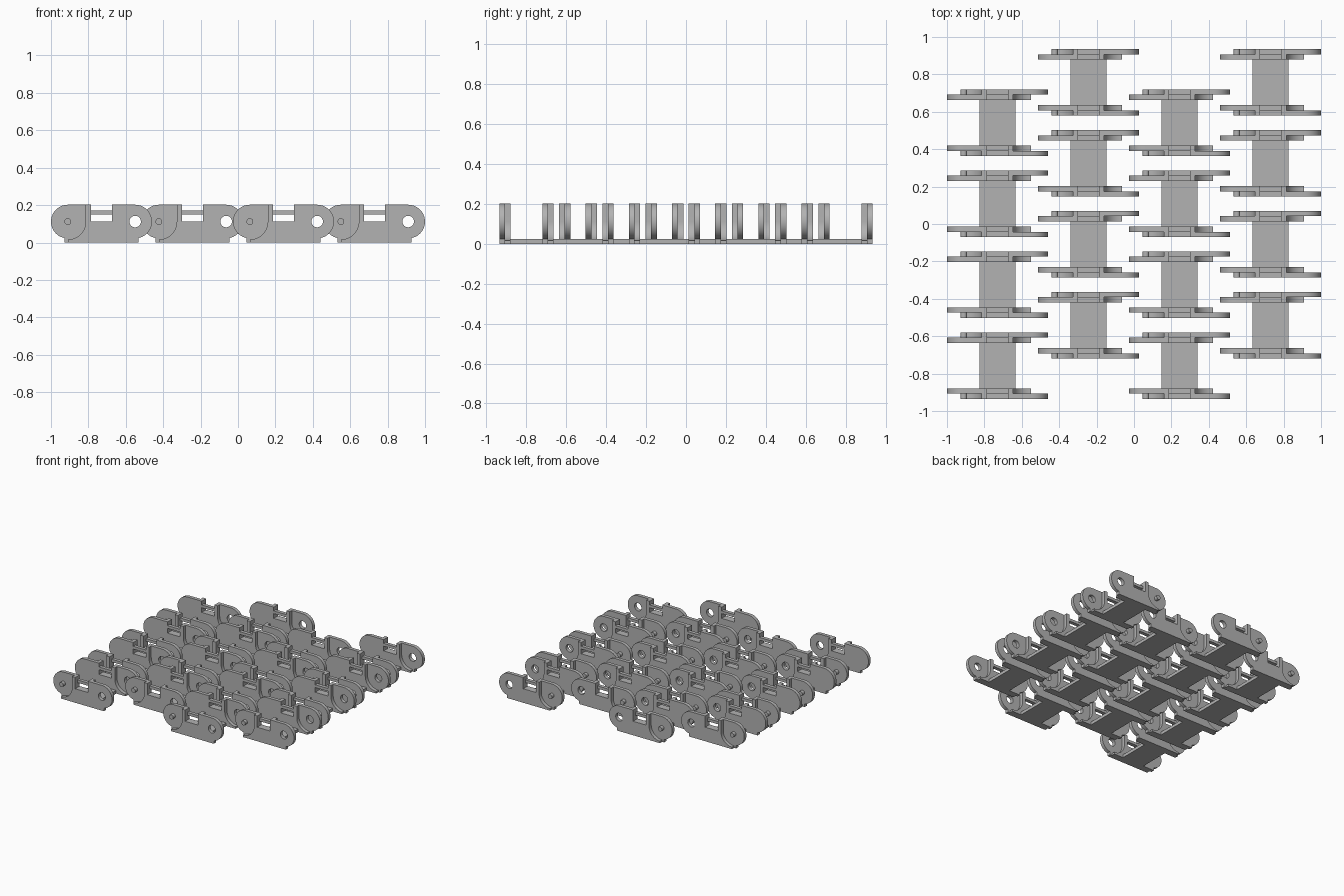
import bpy, bmesh
from math import radians, sin, cos, pi
from mathutils import Vector

cube = bpy.data.objects.get("Cube")
if cube:
    bpy.data.objects.remove(cube)

grey = bpy.data.materials.new("steel grey")
grey.use_nodes = True
colour = (0.45, 0.45, 0.45, 1)
grey.diffuse_color = colour
grey.node_tree.nodes["Principled BSDF"].inputs["Base Color"].default_value = colour

# Shared link dimensions
PIN_X, PIN_Z = 0.18, 0.112
LUG_R, GAP_R = 0.09, 0.096
TOP = PIN_Z + LUG_R
IN, MID, OUT = 0.122, 0.15, 0.178


def arc(cx, cz, r, start, end, steps=16):
    angles = [radians(start + (end - start) * i / steps) for i in range(steps + 1)]
    return [(cx + r * cos(a), cz + r * sin(a)) for a in angles]


def circle(cx, cz, r, steps=24):
    return arc(cx, cz, r, 0, 360, steps)[:-1]


def slab(bm, loops, y0, y1):
    """Fill the outline (later loops are holes) and extrude it along y."""
    edges = []
    for loop in loops:
        verts = [bm.verts.new((x, y0, z)) for x, z in loop]
        edges += [bm.edges.new((v, verts[i - 1])) for i, v in enumerate(verts)]
    filled = bmesh.ops.triangle_fill(bm, edges=edges, use_beauty=True)
    faces = [g for g in filled["geom"] if isinstance(g, bmesh.types.BMFace)]
    new = bmesh.ops.extrude_face_region(bm, geom=faces, use_keep_orig=True)
    verts = [g for g in new["geom"] if isinstance(g, bmesh.types.BMVert)]
    bmesh.ops.translate(bm, verts=verts, vec=Vector((0, y1 - y0, 0)))


def part(name, loops, y0, y1, both_sides=True):
    bm = bmesh.new()
    slab(bm, loops, y0, y1)
    if both_sides:
        slab(bm, loops, -y1, -y0)
    bmesh.ops.recalc_face_normals(bm, faces=bm.faces)
    bmesh.ops.dissolve_limit(bm, angle_limit=0.01, verts=bm.verts, edges=bm.edges)
    mesh = bpy.data.meshes.new(name)
    bm.to_mesh(mesh)
    bm.free()
    mesh.materials.append(grey)
    mesh.shade_smooth()
    mesh.set_sharp_from_angle(angle=radians(30))
    return mesh


def rect(x0, x1, z0, z1):
    return [(x0, z0), (x1, z0), (x1, z1), (x0, z1)]


# Plate outline: lug on the right, notch on top, clearance curve on the left
outline = [(-PIN_X, 0), (PIN_X + 0.018, 0)]
outline += arc(PIN_X, PIN_Z, LUG_R, -78, 90)
outline += [(0.056, TOP), (0.056, PIN_Z), (-0.056, PIN_Z), (-0.056, TOP),
            (GAP_R - PIN_X, TOP)]
outline += arc(-PIN_X, PIN_Z, GAP_R, 0, -90)
mirrored = [(-x, z) for x, z in outline]

parts = [
    part("outer_plate", [outline, circle(PIN_X, PIN_Z, 0.031)], MID, OUT),
    part("inner_plate", [mirrored], IN, MID),
    part("pin", [circle(-PIN_X, PIN_Z, 0.018)], MID, OUT),
    part("notch_bar", [rect(-0.056, 0.056, 0.15, 0.172)], IN, MID),
    part("base_plate", [rect(-0.097, 0.097, 0, 0.025)], -IN, IN, False),
]

# Four staggered columns of four links
for col in range(4):
    for row in range(4):
        x = (col - 1.5) * 0.4867
        y = (row - 1.5) * 0.433 + (0.108 if col % 2 else -0.108)
        for mesh in parts:
            obj = bpy.data.objects.new(f"{mesh.name}_{col + 1}_{row + 1}", mesh)
            obj.location = (x, y, 0)
            bpy.context.collection.objects.link(obj)
